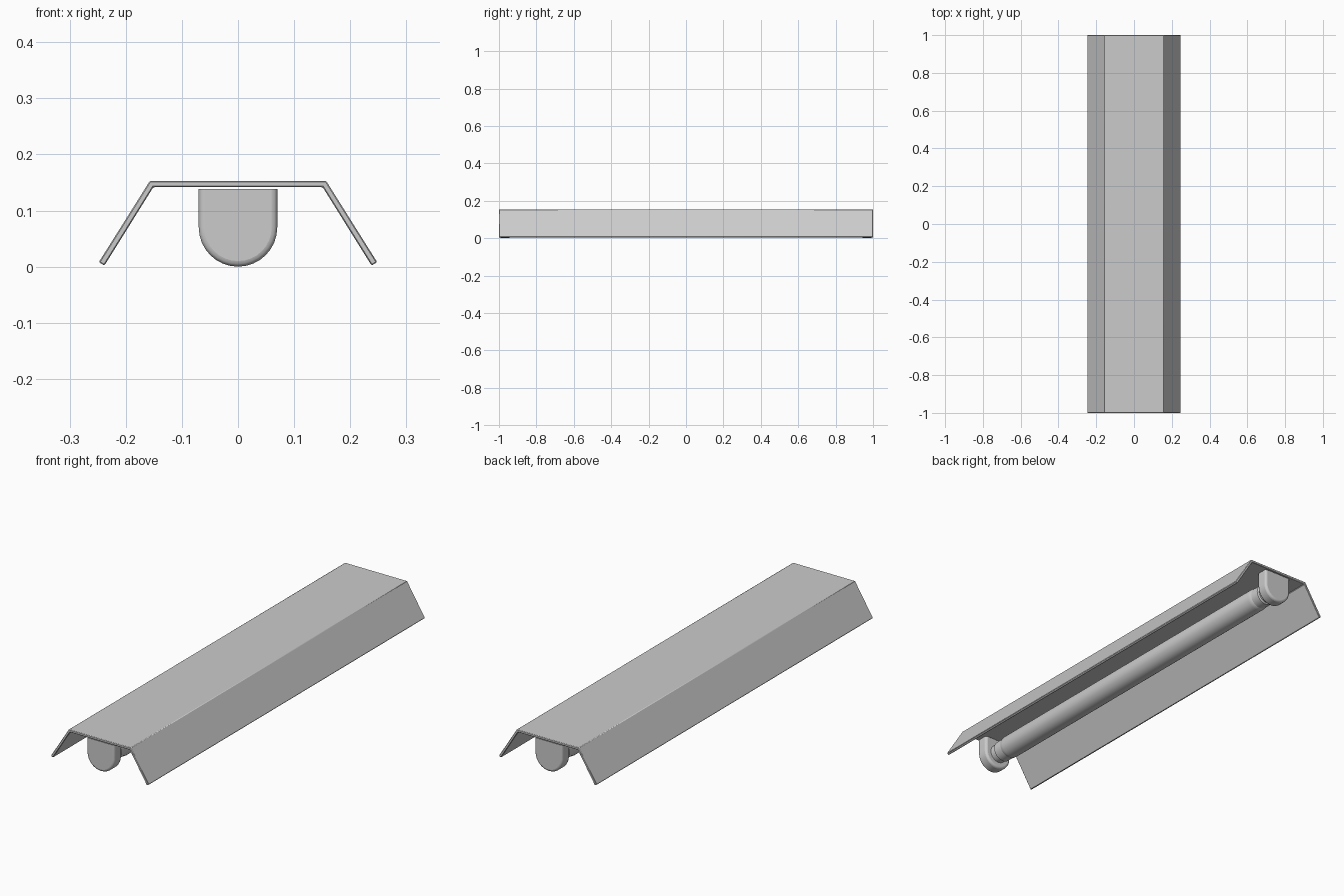
import bpy, bmesh, math
from mathutils import Vector

if "Cube" in bpy.data.objects:
    bpy.data.objects.remove(bpy.data.objects["Cube"])


def finish(bm, name, bevel=0.0, segments=1):
    bmesh.ops.recalc_face_normals(bm, faces=bm.faces)
    mesh = bpy.data.meshes.new(name)
    bm.to_mesh(mesh)
    bm.free()
    obj = bpy.data.objects.new(name, mesh)
    bpy.context.collection.objects.link(obj)
    if bevel:
        mod = obj.modifiers.new("edge_bevel", 'BEVEL')
        mod.width = bevel
        mod.segments = segments
        mod.limit_method = 'ANGLE'
        mod.angle_limit = math.radians(40)
    bpy.ops.object.select_all(action='DESELECT')
    bpy.context.view_layer.objects.active = obj
    obj.select_set(True)
    bpy.ops.object.shade_smooth_by_angle(angle=math.radians(35))
    return obj


def extrude_profile(name, points, y0, y1, bevel=0.0, segments=1):
    """Extrude an x-z outline along y."""
    bm = bmesh.new()
    face = bm.faces.new([bm.verts.new((x, y0, z)) for x, z in points])
    new = bmesh.ops.extrude_face_region(bm, geom=[face])["geom"]
    verts = [v for v in new if isinstance(v, bmesh.types.BMVert)]
    bmesh.ops.translate(bm, verts=verts, vec=(0, y1 - y0, 0))
    return finish(bm, name, bevel, segments)


def lathe_y(name, profile, z, steps=32):
    """Spin a (radius, y) profile about a line parallel to y."""
    bm = bmesh.new()
    verts = [bm.verts.new((r, y, z)) for r, y in profile]
    edges = [bm.edges.new(pair) for pair in zip(verts, verts[1:])]
    bmesh.ops.spin(bm, geom=verts + edges, cent=(0, 0, z), axis=(0, 1, 0),
                   angle=math.tau, steps=steps)
    bmesh.ops.remove_doubles(bm, verts=bm.verts, dist=1e-5)
    return finish(bm, name)


AXIS_Z = 0.07

# Folded sheet reflector
outer = [(0.248, 0.008), (0.157, 0.153)]
inner = [(0.151, 0.1415), (0.238, 0.002)]
half = outer[::-1] + inner[::-1]
profile = half + [(-x, z) for x, z in reversed(half)]
extrude_profile("reflector", profile, -1.0, 1.0, 0.002)

# U-shaped lamp holders at both ends
arc = [(0.07 * math.cos(a), AXIS_Z + 0.07 * math.sin(a))
       for a in (math.pi + math.pi * i / 16 for i in range(17))]
u_shape = arc + [(0.07, 0.138), (-0.07, 0.138)]
for side, name in ((-1, "front_holder"), (1, "back_holder")):
    holder = extrude_profile(name, u_shape, side * 0.94, side * 0.995)
    # Round only the rims, leaving the top flush
    bm = bmesh.new()
    bm.from_mesh(holder.data)
    rim = [e for e in bm.edges
           if abs(e.verts[0].co.y - e.verts[1].co.y) < 1e-5
           and min(v.co.z for v in e.verts) < 0.137]
    bmesh.ops.bevel(bm, geom=rim, offset=0.01, segments=3, profile=0.5,
                    affect='EDGES')
    bm.to_mesh(holder.data)
    bm.free()

# Stepped end caps
for side, name in ((-1, "front_tube_cap"), (1, "back_tube_cap")):
    cap = [(0, 0.945), (0.042, 0.945), (0.042, 0.915), (0.048, 0.91),
           (0.048, 0.86), (0, 0.86)]
    lathe_y(name, [(r, side * y) for r, y in cap], AXIS_Z)

# Fluorescent tube with softened ends
end = [(0, 0.875), (0.044, 0.875), (0.05, 0.865), (0.052, 0.85)]
lathe_y("lamp_tube", end + [(r, -y) for r, y in reversed(end)], AXIS_Z)
